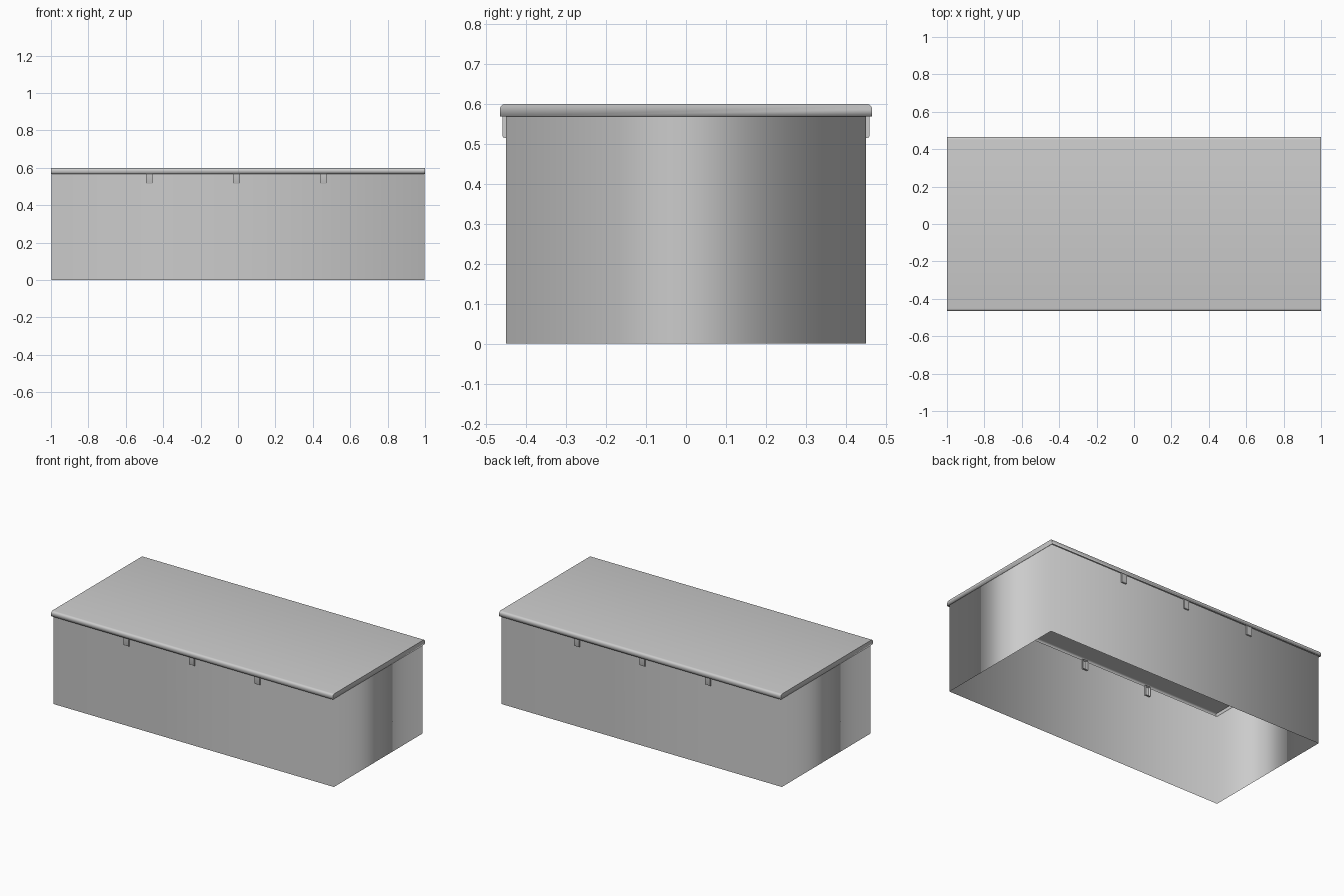
import bpy
import bmesh
import math

cube = bpy.data.objects.get("Cube")
if cube:
    bpy.data.objects.remove(cube, do_unlink=True)

# Colour
grey = bpy.data.materials.new("painted_grey")
colour = (0.6, 0.6, 0.6, 1)
grey.diffuse_color = colour
grey.use_nodes = True
grey.node_tree.nodes["Principled BSDF"].inputs["Base Color"].default_value = colour


def add_object(name, bm, smooth=True):
    mesh = bpy.data.meshes.new(name)
    bm.to_mesh(mesh)
    bm.free()
    mesh.materials.append(grey)
    for poly in mesh.polygons:
        poly.use_smooth = smooth
    obj = bpy.data.objects.new(name, mesh)
    bpy.context.collection.objects.link(obj)
    return obj


def smooth_by_angle(obj, degrees):
    bpy.ops.object.select_all(action="DESELECT")
    obj.select_set(True)
    bpy.context.view_layer.objects.active = obj
    bpy.ops.object.shade_smooth_by_angle(angle=math.radians(degrees))


def box(bm, size, centre):
    verts = bmesh.ops.create_cube(bm, size=1)["verts"]
    bmesh.ops.scale(bm, vec=size, verts=verts)
    bmesh.ops.translate(bm, vec=centre, verts=verts)
    return verts


# Body: sheet walls, open at the bottom and under the lid, shaded softly round the corners
bm = bmesh.new()
box(bm, (1.992, 0.9, 0.575), (0, 0, 0.2875))
bm.normal_update()
ends = [f for f in bm.faces if abs(f.normal.z) > 0.9]
bmesh.ops.delete(bm, geom=ends, context="FACES_ONLY")
body = add_object("body_walls", bm)
weighted = body.modifiers.new("soft_corners", "WEIGHTED_NORMAL")
weighted.mode = "FACE_AREA"

# Lid: shallow pan turned over, with rounded long edges
bm = bmesh.new()
box(bm, (2, 0.932, 0.032), (0, 0, 0.584))
bm.normal_update()
long_edges = [e for e in bm.edges
              if all(v.co.z > 0.59 for v in e.verts)
              and abs(e.verts[0].co.x - e.verts[1].co.x) > 1]
bmesh.ops.bevel(bm, geom=long_edges, offset=0.014, segments=4, profile=0.5, affect="EDGES")
bm.normal_update()
underside = [f for f in bm.faces if f.normal.z < -0.9]
bmesh.ops.delete(bm, geom=underside, context="FACES_ONLY")
lid = add_object("lid", bm)
shell = lid.modifiers.new("sheet_thickness", "SOLIDIFY")
shell.thickness = 0.004
shell.offset = -1
smooth_by_angle(lid, 35)

# Clips: small catches through the long walls, hollow on the inside
for side, label in ((-1, "front"), (1, "back")):
    for number, x in enumerate((-0.474, -0.008, 0.456), 1):
        bm = bmesh.new()
        box(bm, (0.036, 0.02, 0.062), (x, side * 0.449, 0.546))
        bm.normal_update()
        lower_edges = [e for e in bm.edges
                       if all(v.co.z < 0.52 and abs(v.co.y) > 0.45 for v in e.verts)]
        bmesh.ops.bevel(bm, geom=lower_edges, offset=0.005, segments=2,
                        profile=0.5, affect="EDGES")
        bm.normal_update()
        inner = [f for f in bm.faces if f.normal.y * side < -0.9]
        bmesh.ops.inset_region(bm, faces=inner, thickness=0.008, depth=-0.012)
        clip = add_object(f"{label}_clip_{number}", bm)
        smooth_by_angle(clip, 30)
